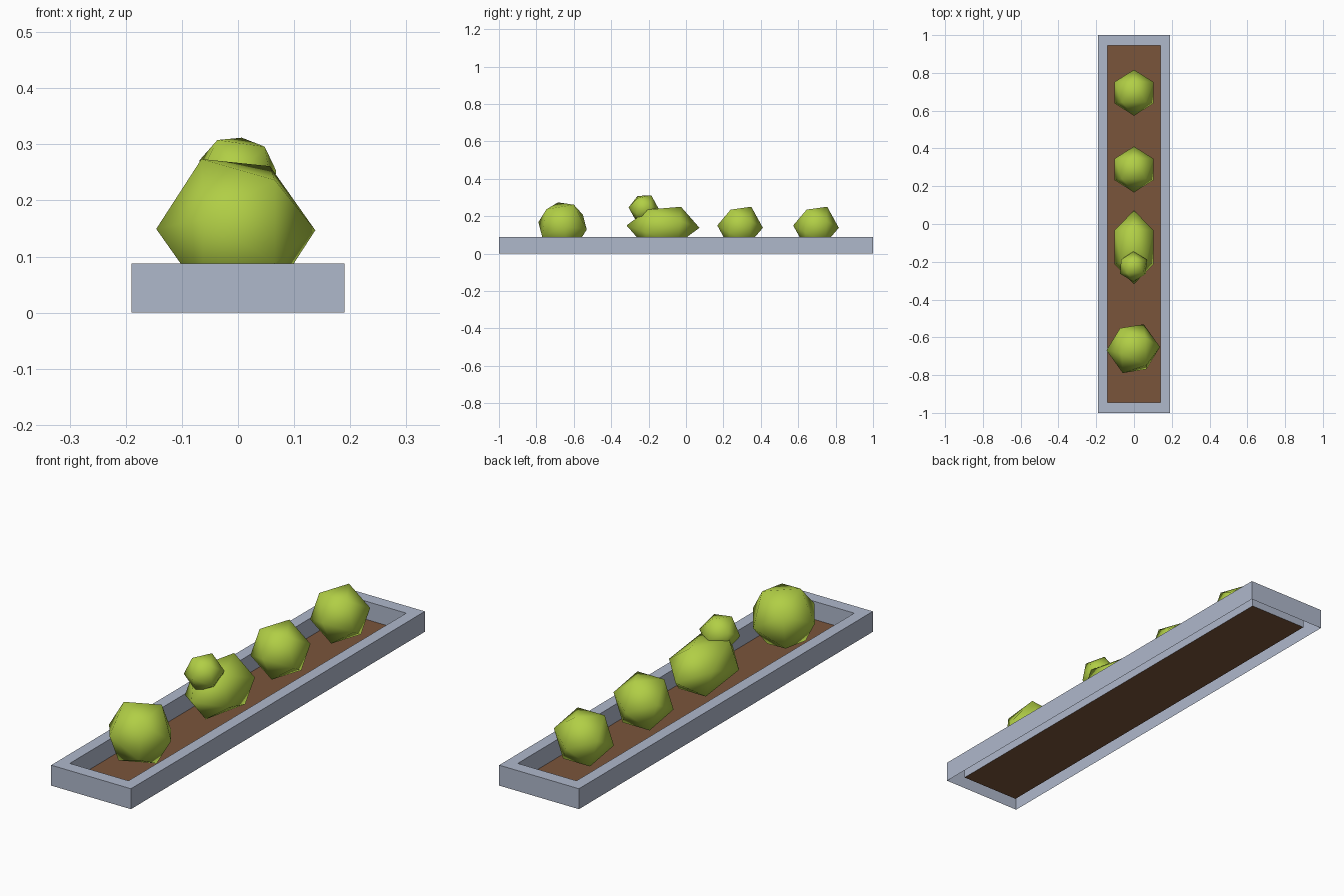
import bpy, bmesh, math
from mathutils import Vector, Matrix

if "Cube" in bpy.data.objects:
    bpy.data.objects.remove(bpy.data.objects["Cube"])


def material(name, rgb):
    m = bpy.data.materials.new(name)
    m.diffuse_color = (*rgb, 1)
    m.use_nodes = True
    m.node_tree.nodes["Principled BSDF"].inputs["Base Color"].default_value = m.diffuse_color
    return m


GREY = material("pale_grey_stone", (0.43, 0.48, 0.60))
SOIL = material("brown_soil", (0.195, 0.09, 0.043))
LEAF = material("leaf_green", (0.44, 0.62, 0.06))


def add_object(name, bm, mat):
    me = bpy.data.meshes.new(name)
    bm.to_mesh(me)
    bm.free()
    me.materials.append(mat)
    ob = bpy.data.objects.new(name, me)
    bpy.context.collection.objects.link(ob)
    return ob


def rectangle(bm, hx, hy, z):
    return [bm.verts.new((sx * hx, sy * hy, z))
            for sx, sy in ((-1, -1), (1, -1), (1, 1), (-1, 1))]


# planter frame: outer wall, flat rim, inner wall (open underneath)
SOIL_Z = 0.01
bm = bmesh.new()
loops = [rectangle(bm, 0.19, 1.0, 0), rectangle(bm, 0.19, 1.0, 0.088),
         rectangle(bm, 0.14, 0.945, 0.088), rectangle(bm, 0.14, 0.945, SOIL_Z)]
for a, b in zip(loops, loops[1:]):
    for i in range(4):
        j = (i + 1) % 4
        bm.faces.new((a[i], a[j], b[j], b[i]))
add_object("planter_frame", bm, GREY)

# soil bed
bm = bmesh.new()
bm.faces.new(rectangle(bm, 0.14, 0.945, SOIL_Z))
add_object("soil_bed", bm, SOIL)


# bush: smooth-shaded icosahedron aimed by one corner and a neighbouring corner
def bush(name, centre, radius, pole, neighbour, stretch_y=1.0):
    z = Vector(pole).normalized()
    n = Vector(neighbour)
    x = (n - z * n.dot(z)).normalized()
    y = z.cross(x)
    rot = Matrix((x, y, z)).transposed().to_4x4()
    bm = bmesh.new()
    bmesh.ops.create_icosphere(bm, subdivisions=1, radius=radius)
    bm.transform(Matrix.Diagonal((1, stretch_y, 1, 1)) @ rot)
    for f in bm.faces:
        f.smooth = True
    add_object(name, bm, LEAF).location = centre


def side_dir(deg):
    a = math.radians(deg)
    return Vector((0, math.cos(a), math.sin(a)))


UP, OUT = side_dir(60.5), side_dir(-3)
bush("bush_back", (0, 0.695, 0.144), 0.122, UP, OUT)
bush("bush_middle", (0, 0.289, 0.144), 0.122, UP, OUT)
bush("bush_long", (0, -0.123, 0.144), 0.122, UP, OUT, 1.6)

# small tilted clump on the long bush
tilt = Matrix.Rotation(math.radians(8), 3, 'Y')
bush("bush_small", (-0.003, -0.226, 0.242), 0.081, tilt @ UP, tilt @ OUT)

# larger turned bush at the front
bush("bush_front", (-0.004, -0.66, 0.148), 0.142,
     (-0.43, -0.173, 0.886), (0.457, 0.442, 0.771))
